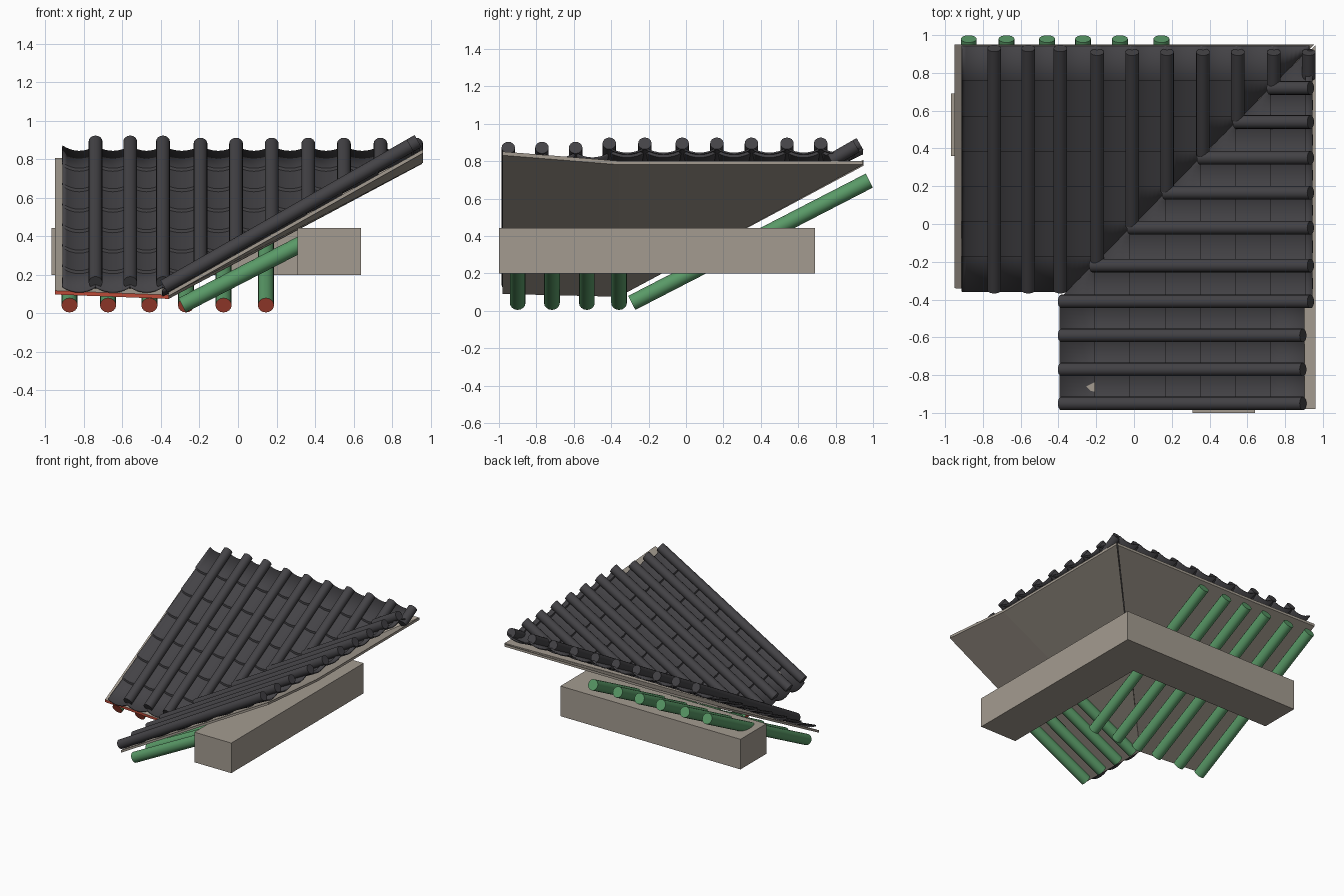
import bpy, bmesh, math
from mathutils import Vector

if "Cube" in bpy.data.objects:
    bpy.data.objects.remove(bpy.data.objects["Cube"])


def material(name, rgb):
    m = bpy.data.materials.new(name)
    m.diffuse_color = (*rgb, 1)
    m.use_nodes = True
    m.node_tree.nodes["Principled BSDF"].inputs["Base Color"].default_value = m.diffuse_color
    return m


TILE = material("charcoal tile", (0.058, 0.056, 0.062))
WOOD = material("pale timber", (0.37, 0.33, 0.28))
GREEN = material("green paint", (0.10, 0.32, 0.135))
RED = material("red paint", (0.50, 0.07, 0.04))


def place(side, u, s, z):
    """u runs along the eave, s runs up the slope; side B swaps x and y."""
    return Vector((u, s, z)) if side == "A" else Vector((s, u, z))


def finish(bm, name, mats, smooth=True):
    me = bpy.data.meshes.new(name)
    bm.to_mesh(me)
    bm.free()
    for m in mats:
        me.materials.append(m)
    ob = bpy.data.objects.new(name, me)
    bpy.context.collection.objects.link(ob)
    if smooth:
        bpy.ops.object.select_all(action='DESELECT')
        ob.select_set(True)
        bpy.context.view_layer.objects.active = ob
        bpy.ops.object.shade_smooth_by_angle(angle=math.radians(40))
    return ob


def rod(name, p, q, r, mats, sides=16):
    """Round bar from p to q; the last material paints the end at p."""
    bm = bmesh.new()
    axis = q - p
    bmesh.ops.create_cone(bm, cap_ends=True, segments=sides, radius1=r, radius2=r, depth=axis.length)
    for f in bm.faces:
        if f.normal.z < -0.9:
            f.material_index = len(mats) - 1
    rot = axis.to_track_quat('Z', 'Y').to_matrix().to_4x4()
    bmesh.ops.transform(bm, matrix=rot, verts=bm.verts)
    bmesh.ops.translate(bm, vec=(p + q) / 2, verts=bm.verts)
    return finish(bm, name, mats)


def tile_z(s):
    return 0.14 + 0.572 * (s + 0.385)


def pan_column(side, u0, u1, s0, s1, name):
    """Concave tile column with overlapping courses, cut at the valley."""
    bm = bmesh.new()
    step, n = 0.186, 8
    rows = []
    s = s0
    while s < s1 - 0.01:
        e = min(s + step, s1)
        rows += [(s, 0.010), (e, -0.006)]
        s = e
    grid = []
    for s, lift in rows:
        line = []
        for i in range(n + 1):
            t = i / n
            sag = 0.027 * (1 - (2 * t - 1) ** 2)
            z = tile_z(s) - 0.022 - sag + lift
            line.append(bm.verts.new(place(side, u0 + (u1 - u0) * t, s, z)))
        grid.append(line)
    for a, b in zip(grid, grid[1:]):
        for i in range(n):
            quad = [a[i], a[i + 1], b[i + 1], b[i]]
            bm.faces.new(quad if side == "A" else quad[::-1])
    cut = Vector((1, -1, 0)) if side == "A" else Vector((-1, 1, 0))
    bmesh.ops.bisect_plane(bm, geom=bm.verts[:] + bm.edges[:] + bm.faces[:],
                           plane_co=(0, 0, 0), plane_no=cut, clear_outer=True)
    ob = finish(bm, name, [TILE])
    mod = ob.modifiers.new("thickness", 'SOLIDIFY')
    mod.thickness = 0.009
    mod.offset = -1


# Tile columns and round cover tiles on both slopes
edges = {
    "A": [-0.91, -0.74, -0.56, -0.39, -0.195, -0.01, 0.175, 0.365, 0.55, 0.74, 0.925],
    "B": [-0.95, -0.77, -0.59, -0.41, -0.22, -0.02, 0.165, 0.35, 0.54, 0.72, 0.92],
}
for side, us in edges.items():
    eave = -0.36 if side == "A" else -0.395
    for i, (u0, u1) in enumerate(zip(us, us[1:])):
        top = 0.90 if side == "B" and i < 3 else 0.945
        pan_column(side, u0, u1, eave, top, f"pan_tiles_{side}_{i}")
    covers = us[1:] if side == "A" else us[:-1]
    for i, u in enumerate(covers):
        top = 0.93 if side == "A" else (0.895 if i < 3 else 0.935)
        if side == "A" and i >= 3:
            top = 0.91
        low = max(eave + 0.01, u - (0.0 if u < 0.9 else 0.15))
        rod(f"cover_tile_{side}_{i}", place(side, u, low, tile_z(low)),
            place(side, u, top, tile_z(top)), 0.036, [TILE])


def deck(name, side, quads):
    """Thin roof board; the edge facing the eave is red."""
    bm = bmesh.new()
    cache = {}
    for pts in quads:
        vs = []
        for u, s, lift in pts:
            key = (u, s)
            if key not in cache:
                cache[key] = bm.verts.new(place(side, u, s, 0.095 + 0.535 * (s + 0.36) + lift))
            vs.append(cache[key])
        bm.faces.new(vs)
    bmesh.ops.recalc_face_normals(bm, faces=bm.faces)
    ext = bmesh.ops.extrude_face_region(bm, geom=bm.faces[:])
    low = [g for g in ext["geom"] if isinstance(g, bmesh.types.BMVert)]
    bmesh.ops.translate(bm, vec=(0, 0, -0.02), verts=low)
    # keep the top sheet so that the board is a closed solid
    bmesh.ops.recalc_face_normals(bm, faces=bm.faces)
    out = Vector((0, -1, 0)) if side == "A" else Vector((-1, 0, 0))
    bm.normal_update()
    for f in bm.faces:
        if f.normal.dot(out) > 0.9:
            f.material_index = 1
    finish(bm, name, [WOOD, RED], smooth=False)


c = -0.36
deck("roof_deck_left", "A", [
    [(-0.95, -0.34, 0.012), (c, c, 0), (c, 0.95, 0), (-0.95, 0.95, 0.012)],
    [(c, c, 0), (0.955, 0.95, 0), (c, 0.95, 0)]])
deck("roof_deck_right", "B", [
    [(-0.98, c, 0.015), (c, c, 0), (c, 0.96, 0), (-0.98, 0.96, 0.05)],
    [(c, c, 0), (0.945, 0.96, 0), (c, 0.96, 0)]])


# Round rafters with painted lower ends
def rafters(side, us, end):
    for i, u in enumerate(us):
        lo = -0.29
        rod(f"rafter_{side}_{i}", place(side, u, lo, 0.042),
            place(side, u, end, 0.042 + 0.515 * (end - lo)), 0.042, [GREEN, RED])


rafters("A", [-0.875, -0.675, -0.46, -0.27, -0.075, 0.145], 0.98)
rafters("B", [-0.90, -0.717, -0.53, -0.358], 0.38)

# L-shaped beam carrying both slopes
outline = [(-0.97, 0.36), (0.31, 0.36), (0.31, -1.0), (0.64, -1.0), (0.64, 0.69), (-0.97, 0.69)]
bm = bmesh.new()
base = bm.faces.new([bm.verts.new((x, y, 0.2)) for x, y in outline])
ext = bmesh.ops.extrude_face_region(bm, geom=[base])
bmesh.ops.translate(bm, vec=(0, 0, 0.243),
                    verts=[g for g in ext["geom"] if isinstance(g, bmesh.types.BMVert)])
bmesh.ops.recalc_face_normals(bm, faces=bm.faces)
finish(bm, "corner_beam", [WOOD], smooth=False)
